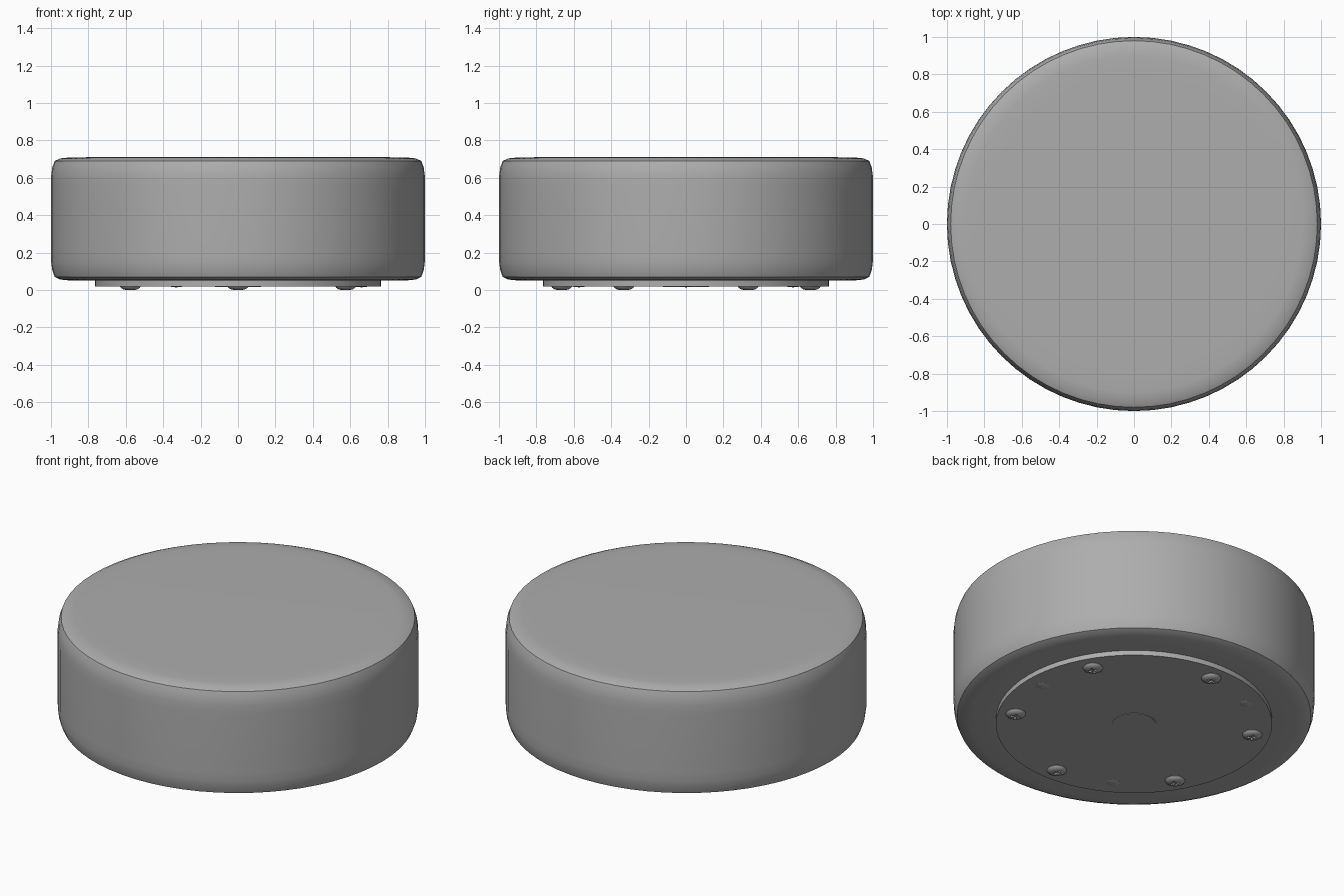
import bpy, bmesh, math
from mathutils import Matrix

if "Cube" in bpy.data.objects:
    bpy.data.objects.remove(bpy.data.objects["Cube"], do_unlink=True)

GREY = (0.42, 0.42, 0.42, 1.0)
grey = bpy.data.materials.new("plain grey")
grey.use_nodes = True
grey.diffuse_color = GREY
grey.node_tree.nodes["Principled BSDF"].inputs["Base Color"].default_value = GREY


def add(name, mesh, location=(0, 0, 0), turn=0.0):
    obj = bpy.data.objects.new(name, mesh)
    obj.location = location
    obj.rotation_euler.z = turn
    bpy.context.collection.objects.link(obj)
    return obj


def smooth(obj, angle=30):
    bpy.ops.object.select_all(action='DESELECT')
    obj.select_set(True)
    bpy.context.view_layer.objects.active = obj
    bpy.ops.object.shade_smooth_by_angle(angle=math.radians(angle))


def lathe(name, profile, sides):
    """Spin an (r, z) profile round the z axis, from axis to axis."""
    bm = bmesh.new()
    verts = [bm.verts.new((r, 0, z)) for r, z in profile]
    edges = [bm.edges.new(pair) for pair in zip(verts, verts[1:])]
    bmesh.ops.spin(bm, geom=verts + edges, cent=(0, 0, 0), axis=(0, 0, 1),
                   angle=math.tau, steps=sides, use_merge=True)
    bmesh.ops.remove_doubles(bm, verts=bm.verts, dist=1e-5)
    bmesh.ops.recalc_face_normals(bm, faces=bm.faces)
    mesh = bpy.data.meshes.new(name)
    bm.to_mesh(mesh)
    bm.free()
    mesh.materials.append(grey)
    return mesh


# Main drum with softly rounded rims, each with a crisp edge
top = [(0, 0.71), (0.8, 0.71), (0.9, 0.709), (0.95, 0.704), (0.98, 0.69),
       (0.993, 0.655), (0.999, 0.61), (1.0, 0.56)]
bottom = [(r, 0.76 - z) for r, z in reversed(top)]
smooth(add("drum_body", lathe("drum_body", top + bottom, 64)))

# Raised base plate and the round cover in its middle
smooth(add("base_plate", lathe("base_plate", [(0, 0.06), (0.765, 0.06), (0.765, 0.02), (0, 0.02)], 64)))
smooth(add("centre_cover", lathe("centre_cover", [(0, 0.03), (0.122, 0.03), (0.122, 0.017), (0, 0.017)], 48)))

# Screw: low dome with a cross-shaped recess
screw_mesh = lathe("screw", [(0, 0.03), (0.055, 0.03), (0.055, 0.018), (0.05, 0.011),
                             (0.038, 0.004), (0.022, 0.0), (0, 0.0)], 32)
master = add("screw_1", screw_mesh)
bm = bmesh.new()
for size in ((0.052, 0.013, 0.024), (0.013, 0.052, 0.024)):
    bmesh.ops.create_cube(bm, size=1, matrix=Matrix.Diagonal((*size, 1)))
cutter_mesh = bpy.data.meshes.new("cross_cutter")
bm.to_mesh(cutter_mesh)
bm.free()
cutter = add("cross_cutter", cutter_mesh)
cutter.hide_render = True
cut = master.modifiers.new("cross", 'BOOLEAN')
cut.operation = 'DIFFERENCE'
cut.solver = 'EXACT'
cut.use_self = True
cut.object = cutter
bpy.context.view_layer.objects.active = master
bpy.ops.object.modifier_apply(modifier=cut.name)
bpy.data.objects.remove(cutter, do_unlink=True)
smooth(master)

# Six screws round the base plate
for i in range(6):
    a = math.radians(30 + 60 * i)
    place = (0.665 * math.cos(a), 0.665 * math.sin(a), 0)
    if i == 0:
        master.location, master.rotation_euler.z = place, a
    else:
        add(f"screw_{i + 1}", master.data, place, a)

# Three tiny locating bumps between the screws
bump_mesh = lathe("locating_bump", [(0, 0.03), (0.035, 0.03), (0.035, 0.0195), (0.025, 0.016), (0, 0.0145)], 24)
for i in range(3):
    a = math.radians(120 * i)
    bump = add(f"locating_bump_{i + 1}", bump_mesh, (0.66 * math.cos(a), 0.66 * math.sin(a), 0), a)
    if i == 0:
        smooth(bump)
